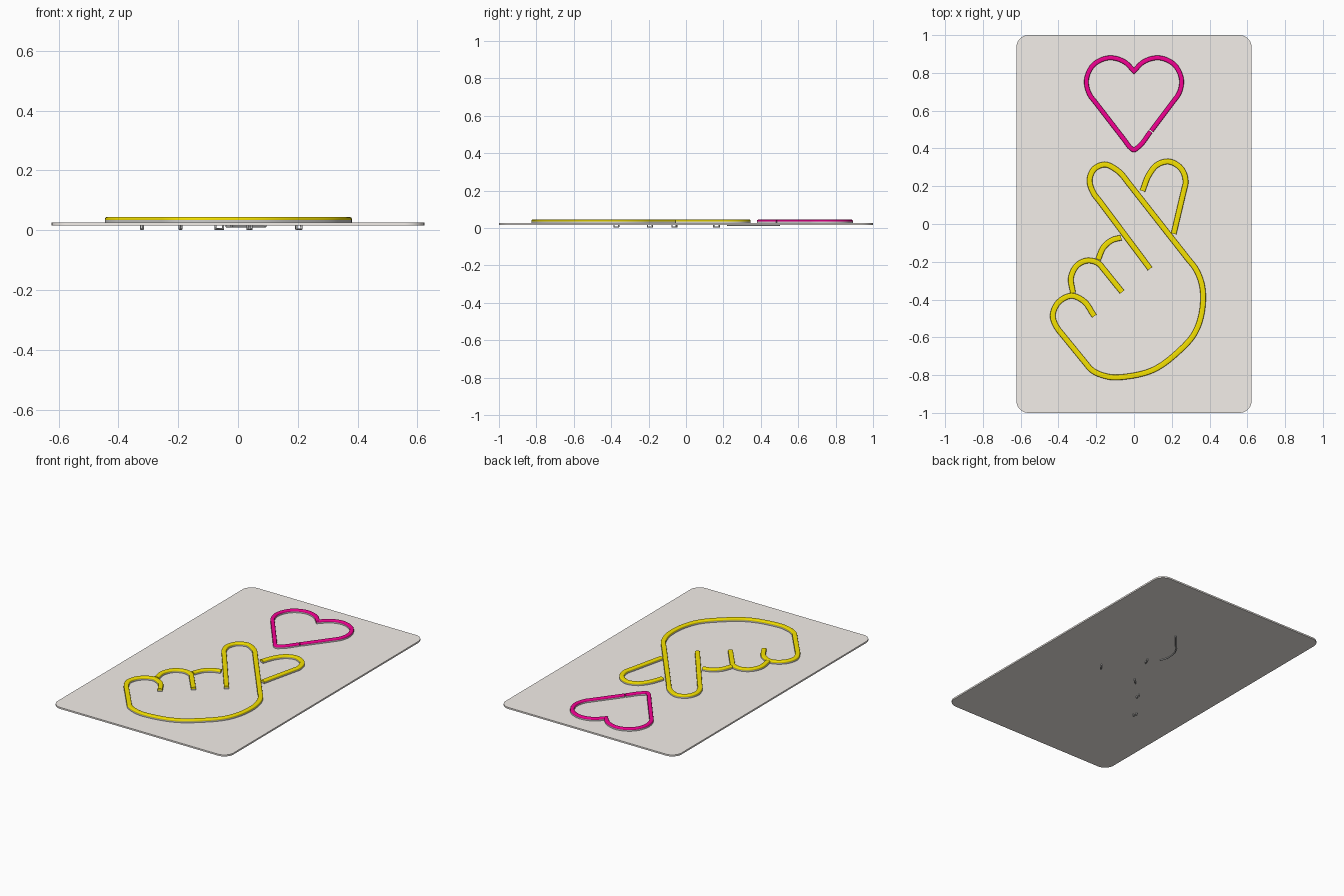
import bpy, bmesh, math
from mathutils import Vector

if "Cube" in bpy.data.objects:
    bpy.data.objects.remove(bpy.data.objects["Cube"])


def material(name, rgb):
    m = bpy.data.materials.new(name)
    m.diffuse_color = (*rgb, 1)
    m.use_nodes = True
    m.node_tree.nodes["Principled BSDF"].inputs["Base Color"].default_value = m.diffuse_color
    return m


YELLOW = material("yellow", (0.92, 0.76, 0.0))
PINK = material("pink", (0.90, 0.0, 0.29))
PLATE = material("warm_white", (0.90, 0.86, 0.82))


def finish(bm, name, mat=None, angle=35):
    bmesh.ops.recalc_face_normals(bm, faces=bm.faces)
    me = bpy.data.meshes.new(name)
    bm.to_mesh(me)
    bm.free()
    ob = bpy.data.objects.new(name, me)
    bpy.context.collection.objects.link(ob)
    if mat:
        me.materials.append(mat)
    bpy.ops.object.select_all(action='DESELECT')
    ob.select_set(True)
    bpy.context.view_layer.objects.active = ob
    bpy.ops.object.shade_smooth_by_angle(angle=math.radians(angle))
    return ob


def smooth_path(pts, steps=6):
    """Smooth curve through 2D points; long stretches stay straight."""
    r = [Vector(pts[0])]
    for a, b in zip(pts, pts[1:]):
        a, b = Vector(a), Vector(b)
        if (b - a).length > 0.18:
            r += [a.lerp(b, 0.12), a.lerp(b, 0.88)]
        r.append(b)
    out = [r[0]]
    h = [(q - p).length for p, q in zip(r, r[1:])]
    s = [(q - p) / d for p, q, d in zip(r, r[1:], h)]
    t = [s[0]] + [(s[i] * h[i + 1] + s[i + 1] * h[i]) / (h[i] + h[i + 1])
                  for i in range(len(s) - 1)] + [s[-1]]
    for i, d in enumerate(h):
        for k in range(1, steps + 1):
            u = k / steps
            out.append(r[i] * (2*u**3 - 3*u*u + 1) + r[i + 1] * (3*u*u - 2*u**3)
                       + t[i] * d * (u**3 - 2*u*u + u) + t[i + 1] * d * (u**3 - u*u))
    return out


def sweep(name, path, section, mat=None):
    """Sweep a closed (side, z) section along a flat path with mitred joints."""
    bm = bmesh.new()
    rings = []
    n = len(path)
    for i, p in enumerate(path):
        d0 = (path[max(i, 1)] - path[max(i, 1) - 1]).normalized()
        j = min(i, n - 2)
        d1 = (path[j + 1] - path[j]).normalized()
        t = (d0 + d1).normalized()
        m = Vector((-t.y, t.x)) / max(0.5, t.dot(d1))
        rings.append([bm.verts.new((p.x + m.x * a, p.y + m.y * a, z)) for a, z in section])
    k = len(section)
    for r, q in zip(rings, rings[1:]):
        for i in range(k):
            bm.faces.new((r[i], r[(i + 1) % k], q[(i + 1) % k], q[i]))
    bm.faces.new(rings[0])
    bm.faces.new(rings[-1])
    return finish(bm, name, mat)


Z0, Z1, Z2 = 0.026, 0.034, 0.044


def light_strip(name, runs, w, mat):
    """Coloured rounded tube on a grey base; separate runs meet in sharp corners."""
    path = smooth_path(runs[0])
    for run in runs[1:]:
        path += smooth_path(run)[1:]
    r = 0.006
    top = [(w - r + r * math.cos(a), Z2 - r + r * math.sin(a))
           for a in (math.pi / 2 * i / 4 for i in range(5))]
    section = [(-w, Z1), (w, Z1)] + top + [(-x, z) for x, z in reversed(top)]
    sweep(name + "_tube", path, section, mat)
    sweep(name + "_base", path, [(-w, Z0), (w, Z0), (w, Z1), (-w, Z1)])


def wire(name, pts, r=0.004):
    cu = bpy.data.curves.new(name, 'CURVE')
    cu.dimensions = '3D'
    cu.bevel_depth = r
    cu.bevel_resolution = 2
    cu.use_fill_caps = True
    sp = cu.splines.new('POLY')
    sp.points.add(len(pts) - 1)
    for p, c in zip(sp.points, pts):
        p.co = (*c, 1)
    sp.use_smooth = True
    bpy.context.collection.objects.link(bpy.data.objects.new(name, cu))


# Backing plate with rounded corners
bm = bmesh.new()
bmesh.ops.create_cube(bm, size=1)
for v in bm.verts:
    v.co = (v.co.x * 1.246, v.co.y * 2, 0.0215 + v.co.z * 0.010)
upright = [e for e in bm.edges if abs(e.verts[0].co.z - e.verts[1].co.z) > 0.005]
bmesh.ops.bevel(bm, geom=upright, offset=0.065, segments=10, profile=0.5, affect='EDGES')
finish(bm, "backing_plate", PLATE)

# Heart outline, sharp at the notch, with a tiny gap low on the right side
lobe = [(0.232, 0.68), (0.252, 0.76), (0.215, 0.842), (0.13, 0.88), (0.05, 0.858), (0, 0.81)]
right = [(0.092, 0.494)] + lobe
left = [(-x, y) for x, y in reversed(lobe)]
left += [(-0.02, 0.405), (0, 0.392), (0.02, 0.405), (0.088, 0.489)]
light_strip("heart", [right, left], 0.012, PINK)

# Index finger, palm and little finger in one run
light_strip("hand_outline", [[
    (0.085, -0.237), (-0.215, 0.165), (-0.235, 0.235), (-0.21, 0.292), (-0.155, 0.315),
    (-0.09, 0.285), (-0.02, 0.205), (0.325, -0.235), (0.358, -0.315), (0.365, -0.42),
    (0.323, -0.575), (0.225, -0.685), (0.10, -0.773), (-0.02, -0.805), (-0.14, -0.808),
    (-0.233, -0.765), (-0.40, -0.56), (-0.43, -0.485), (-0.40, -0.415), (-0.33, -0.38),
    (-0.27, -0.405), (-0.21, -0.488)]], 0.0145, YELLOW)

# Folded fingers and thumb
light_strip("ring_finger", [[
    (-0.323, -0.365), (-0.333, -0.28), (-0.297, -0.215), (-0.243, -0.193), (-0.18, -0.215),
    (-0.063, -0.36)]], 0.0145, YELLOW)
light_strip("middle_finger", [[
    (-0.19, -0.188), (-0.16, -0.122), (-0.115, -0.085), (-0.068, -0.072)]], 0.0145, YELLOW)
light_strip("thumb", [[
    (0.045, 0.175), (0.08, 0.262), (0.122, 0.313), (0.182, 0.331), (0.25, 0.293),
    (0.273, 0.215), (0.21, -0.052)]], 0.0145, YELLOW)

# Short bridging wires under the plate, joining neighbouring strips
bridges = [((-0.323, -0.36), (-0.318, -0.385)), ((-0.19, -0.18), (-0.195, -0.206)),
           ((-0.075, -0.075), (-0.05, -0.052)), ((0.045, 0.178), (0.032, 0.148)),
           ((0.212, -0.05), (0.195, -0.075))]
for i, (a, b) in enumerate(bridges):
    wire(f"bridge_wire_{i + 1}", [(*a, 0.02), (*a, 0.004), (*b, 0.004), (*b, 0.02)])

# Longer cable from the heart gap to the index fingertip
cable = smooth_path([(0.092, 0.498), (0.03, 0.425), (-0.02, 0.365), (-0.035, 0.32),
                     (-0.035, 0.26), (-0.022, 0.222)])
wire("link_cable", [(0.092, 0.498, 0.02)] + [(p.x, p.y, 0.013) for p in cable]
     + [(-0.022, 0.222, 0.02)])
